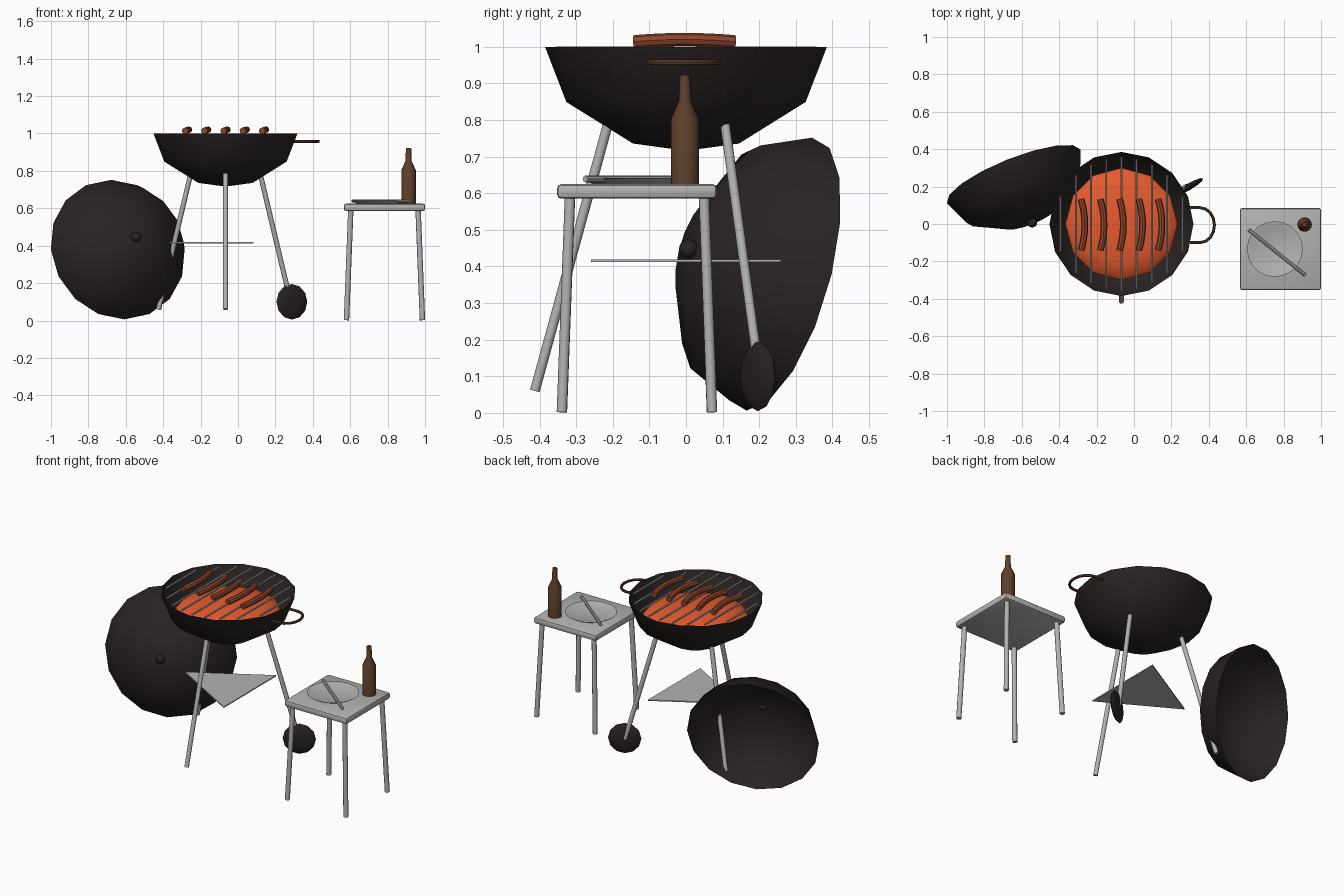
import bpy, bmesh, math
from mathutils import Vector, Matrix

if "Cube" in bpy.data.objects:
    bpy.data.objects.remove(bpy.data.objects["Cube"])


def material(name, rgb):
    m = bpy.data.materials.new(name)
    m.diffuse_color = (*rgb, 1)
    m.use_nodes = True
    m.node_tree.nodes["Principled BSDF"].inputs["Base Color"].default_value = m.diffuse_color
    return m


ENAMEL = material("dark enamel", (0.023, 0.016, 0.016))
METAL = material("grey metal", (0.45, 0.45, 0.44))
BROWN = material("brown", (0.115, 0.052, 0.026))
EMBER = material("ember orange", (0.85, 0.11, 0.028))
SAUSAGE = material("sausage red", (0.27, 0.062, 0.025))


def finish(ob, mat, angle=42):
    ob.data.materials.append(mat)
    bpy.ops.object.select_all(action='DESELECT')
    ob.select_set(True)
    bpy.context.view_layer.objects.active = ob
    if ob.type == 'CURVE':
        bpy.ops.object.convert(target='MESH')
        ob = bpy.context.object
    bpy.ops.object.shade_smooth_by_angle(angle=math.radians(angle))
    return ob


def mesh_object(name, bm, mat, matrix=Matrix(), angle=42):
    bmesh.ops.recalc_face_normals(bm, faces=bm.faces)
    me = bpy.data.meshes.new(name)
    bm.to_mesh(me)
    bm.free()
    ob = bpy.data.objects.new(name, me)
    bpy.context.collection.objects.link(ob)
    ob.matrix_world = matrix
    return finish(ob, mat, angle)


def place(loc, axis=(0, 0, 1)):
    return Matrix.Translation(loc) @ Vector(axis).to_track_quat('Z', 'Y').to_matrix().to_4x4()


def lathe(name, profile, sides, mat, matrix):
    """Revolve (radius, z) points around z; radius 0 closes to a pole."""
    bm = bmesh.new()
    rings = []
    for r, z in profile:
        n = 1 if r == 0 else sides
        rings.append([bm.verts.new((r * math.cos(2 * math.pi * i / sides),
                                    r * math.sin(2 * math.pi * i / sides), z)) for i in range(n)])
    for a, b in zip(rings, rings[1:]):
        for i in range(sides):
            j = (i + 1) % sides
            quad = [a[i % len(a)], a[j % len(a)], b[j % len(b)], b[i % len(b)]]
            bm.faces.new(list(dict.fromkeys(quad)))
    return mesh_object(name, bm, mat, matrix)


def rod(name, p, q, r, mat, sides=10):
    p, q = Vector(p), Vector(q)
    bm = bmesh.new()
    bmesh.ops.create_cone(bm, cap_ends=True, segments=sides, radius1=r, radius2=r, depth=(q - p).length)
    return mesh_object(name, bm, mat, place((p + q) / 2, q - p))


def ball(name, matrix, scale, mat, u=12, v=8):
    bm = bmesh.new()
    bmesh.ops.create_uvsphere(bm, u_segments=u, v_segments=v, radius=1)
    bmesh.ops.scale(bm, vec=scale, verts=bm.verts)
    return mesh_object(name, bm, mat, matrix, 60)


def tube(name, points, r, mat):
    cu = bpy.data.curves.new(name, 'CURVE')
    cu.dimensions = '3D'
    cu.bevel_depth = r
    cu.bevel_resolution = 2
    cu.use_fill_caps = True
    sp = cu.splines.new('POLY')
    sp.points.add(len(points) - 1)
    for pt, co in zip(sp.points, points):
        pt.co = (*co, 1)
    ob = bpy.data.objects.new(name, cu)
    bpy.context.collection.objects.link(ob)
    return finish(ob, mat)


CX = -0.067  # grill axis
R = 0.385


def dome(depth):
    return [(R, 0), (0.327, 0.53 * depth), (0.145, 0.93 * depth), (0, depth)]


# bowl, embers and grate
lathe("bowl", [(r, -z) for r, z in dome(0.284)], 16, ENAMEL, place((CX, 0, 1.0)))
ball("embers", place((CX, 0, 0.89)), (0.30, 0.30, 0.06), EMBER, 12, 8)
for i in range(-4, 5):
    x = i * 0.0813
    h = math.sqrt(0.357 ** 2 - x * x)
    rod("grate_bar", (CX + x, -h, 0.995), (CX + x, h, 0.995), 0.006, METAL, 6)

# sausages, bent sideways and arched
for i in range(5):
    pts = []
    for k in range(7):
        t = k / 3 - 1
        bend = 1 - t * t
        pts.append((-0.283 + 0.103 * i + 0.02 * bend, -0.004 + 0.137 * t, 1.014 + 0.006 * bend))
    tube("sausage", pts, 0.018, SAUSAGE)

# bowl handle
pts = [(0.30, 0.087, 0.958)]
for k in range(9):
    a = math.pi * (0.5 - k / 8)
    pts.append((0.355 + 0.075 * math.cos(a), -0.006 + 0.093 * math.sin(a), 0.958))
pts.append((0.30, -0.099, 0.958))
tube("bowl_handle", pts, 0.008, BROWN)

# three legs, wheel on the right one, triangular shelf
for name, deg, foot in (("front_leg", 270, 0.06), ("left_leg", 150, 0.06), ("right_leg", 30, 0.10)):
    c, s = math.cos(math.radians(deg)), math.sin(math.radians(deg))
    r0, r1 = 0.213, 0.213 + 0.2 * (0.79 - foot) / 0.73
    rod(name, (CX + r0 * c, r0 * s, 0.79), (CX + r1 * c, r1 * s, foot), 0.0135, METAL)
ball("wheel", place((0.288, 0.196, 0.10), (-0.5, 0.866, 0)), (0.095, 0.095, 0.018), ENAMEL, 12, 6)
bm = bmesh.new()
tri = [bm.verts.new((0.3 * math.cos(2 * math.pi * i / 3), 0.3 * math.sin(2 * math.pi * i / 3), 0)) for i in range(3)]
face = bm.faces.new(tri)
top = bmesh.ops.extrude_face_region(bm, geom=[face])["geom"]
bmesh.ops.translate(bm, vec=(0, 0, 0.007), verts=[v for v in top if isinstance(v, bmesh.types.BMVert)])
mesh_object("shelf", bm, METAL, place((CX, 0, 0.412)))

# lid leaning behind the left leg
axis = Vector((0.36, -0.90, 0.25)).normalized()
centre = Vector((-0.643, 0.255, 0.379))
lathe("lid", dome(0.265), 16, ENAMEL, place(centre, axis))
ball("lid_knob", place(centre + axis * 0.275, axis), (0.027, 0.027, 0.027), ENAMEL, 10, 6)

# side table
TX, TY = 0.783, -0.134
bm = bmesh.new()
bmesh.ops.create_cube(bm, size=1)
bmesh.ops.scale(bm, vec=(0.434, 0.437, 0.04), verts=bm.verts)
bmesh.ops.bevel(bm, geom=bm.edges[:], offset=0.012, segments=2, affect='EDGES', profile=0.5)
mesh_object("table_top", bm, METAL, place((TX, TY, 0.605)), 30)
for sx in (-1, 1):
    for sy in (-1, 1):
        rod("table_leg", (TX + 0.18 * sx, TY + 0.183 * sy, 0.59),
            (TX + 0.203 * sx, TY + 0.205 * sy, 0.002), 0.0145, METAL)

# plate, fork and bottle
lathe("plate", [(0, 0.625), (0.12, 0.625), (0.149, 0.642), (0.142, 0.642), (0.118, 0.631), (0, 0.631)],
      20, METAL, place((0.753, TY, 0)))
rod("serving_fork", (0.612, -0.03, 0.639), (0.917, -0.275, 0.639), 0.009, METAL, 8)
lathe("bottle", [(0, 0.625), (0.039, 0.625), (0.039, 0.803), (0.017, 0.852), (0.014, 0.923), (0, 0.923)],
      14, BROWN, place((0.912, -0.003, 0)))
